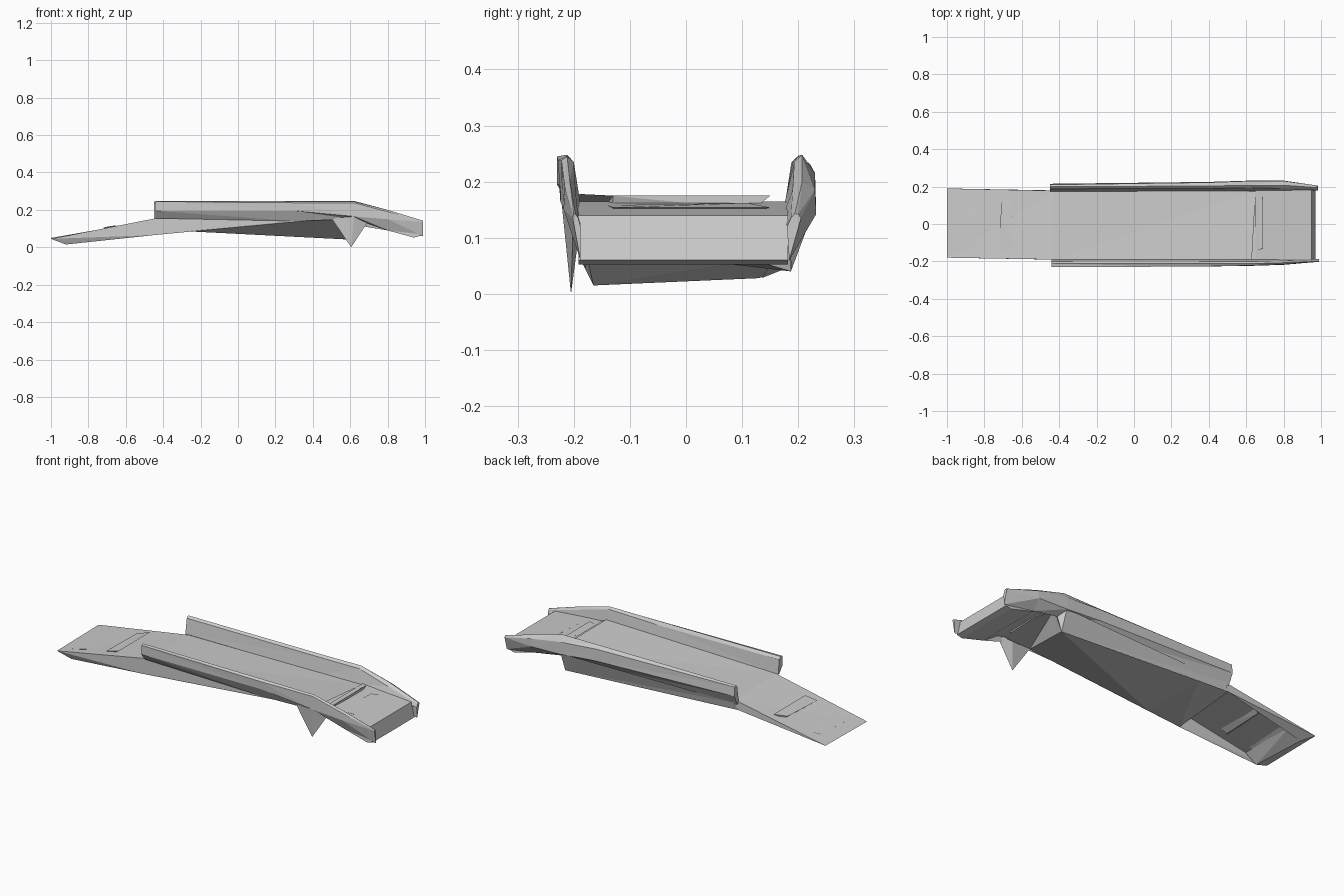
import bpy, bmesh
from mathutils import Vector

if "Cube" in bpy.data.objects:
    bpy.data.objects.remove(bpy.data.objects["Cube"])


def finish(name, bm, facing=None):
    bm.normal_update()
    if facing is None:
        bmesh.ops.recalc_face_normals(bm, faces=bm.faces)
    else:
        flip = [f for f in bm.faces if f.normal.dot(Vector(facing)) < 0]
        bmesh.ops.reverse_faces(bm, faces=flip)
    me = bpy.data.meshes.new(name)
    bm.to_mesh(me)
    bm.free()
    ob = bpy.data.objects.new(name, me)
    bpy.context.collection.objects.link(ob)
    return ob


def strip(name, a, b, facing):
    """Surface spanning two edge polylines, split in triangles."""
    bm = bmesh.new()
    va = [bm.verts.new(p) for p in a]
    vb = [bm.verts.new(p) for p in b]
    for i in range(len(a) - 1):
        bm.faces.new((va[i], va[i + 1], vb[i + 1]))
        bm.faces.new((va[i], vb[i + 1], vb[i]))
    return finish(name, bm, facing)


def loft(name, sections):
    """Closed solid through (x, [(y, z), ...]) sections."""
    bm = bmesh.new()
    rings = [[bm.verts.new((x, y, z)) for y, z in pts] for x, pts in sections]
    n = len(rings[0])
    for r, s in zip(rings, rings[1:]):
        for i in range(n):
            j = (i + 1) % n
            bm.faces.new((r[i], r[j], s[j]))
            bm.faces.new((r[i], s[j], s[i]))
    bm.faces.new(rings[0])
    bm.faces.new(rings[-1])
    return finish(name, bm)


def hull(name, pts):
    bm = bmesh.new()
    for p in pts:
        bm.verts.new(p)
    bmesh.ops.convex_hull(bm, input=bm.verts)
    return finish(name, bm)


# Deck with its ramp, edges front and back
deck_front = [(-1, -.18, .045), (-.43, -.19, .157), (.63, -.19, .178)]
deck_back = [(-1, .19, .05), (-.43, .178, .15), (.65, .175, .16)]
strip("deck", deck_front, deck_back, (0, 0, 1))

# Sloping underside, lower on the back side
under_front = [(-.45, -.19, .065), (-.26, -.195, .085), (.5, -.2, .155)]
under_back = [(-.45, .18, .1), (-.26, .183, .09), (.62, .187, .04)]
strip("underside", under_front, under_back, (0, 0, -1))
strip("underside_end", [(.5, -.2, .155), (.62, .187, .04)],
      [(.69, -.19, .16), (.66, .18, .155)], (1, 0, -.3))

# Side walls between deck and underside
strip("front_wall", [(-1, -.18, .045)] + deck_front[1:],
      [(-.92, -.165, .015), (-.45, -.19, .065), (.5, -.2, .155)], (0, -1, 0))
strip("back_wall", deck_back, [(-.95, .135, .028), (-.45, .18, .1), (.62, .187, .04)],
      (0, 1, 0))
strip("back_wall_flare", [(-.43, .19, .14), (.62, .228, .15), (.72, .225, .15)],
      [(-.45, .18, .1), (.62, .187, .04), (.66, .185, .155)], (0, 1, -.2))

# Ramp tip
hull("ramp_tip", [(-1, -.18, .045), (-1, .19, .05), (-.92, -.165, .015),
                  (-.95, .13, .028), (-.86, -.176, .065), (-.86, .18, .07)])

# End platform beyond the deck
platform = [(.65, .165), (.78, .155), (.95, .14), (.97, .06), (.94, .052), (.8, .09), (.71, .15)]
bm = bmesh.new()
sides = [[bm.verts.new((x, y, z)) for x, z in platform] for y in (-.192, .182)]
for i in range(len(platform)):
    j = (i + 1) % len(platform)
    bm.faces.new((sides[0][i], sides[0][j], sides[1][j], sides[1][i]))
for s in sides:
    bm.faces.new(s)
finish("end_platform", bm)

# Parapets along both sides
loft("front_parapet", [
    (-.44, [(-.19, .155), (-.2, .235), (-.212, .248), (-.23, .245), (-.23, .195), (-.2, .155)]),
    (.30, [(-.19, .17), (-.2, .228), (-.212, .246), (-.228, .238), (-.226, .195), (-.198, .14)]),
    (.62, [(-.19, .172), (-.2, .235), (-.212, .245), (-.222, .238), (-.224, .165), (-.2, .15)]),
    (.80, [(-.19, .145), (-.197, .185), (-.207, .2), (-.216, .19), (-.218, .15), (-.192, .09)]),
    (.99, [(-.188, .12), (-.192, .135), (-.197, .142), (-.2, .142), (-.202, .135), (-.188, .06)])])
loft("back_parapet", [
    (-.45, [(.175, .152), (.188, .235), (.2, .246), (.21, .24), (.215, .19), (.185, .13)]),
    (.40, [(.175, .155), (.19, .235), (.203, .247), (.222, .23), (.225, .165), (.185, .12)]),
    (.62, [(.175, .158), (.193, .235), (.207, .248), (.23, .215), (.232, .147), (.185, .12)]),
    (.80, [(.175, .145), (.19, .185), (.207, .2), (.23, .185), (.232, .142), (.187, .09)]),
    (.985, [(.18, .12), (.187, .135), (.194, .143), (.2, .142), (.205, .135), (.184, .06)])])

# Pointed foot under the front side
hull("pointed_foot", [(.5, -.2, .155), (.71, -.2, .16), (.605, -.205, 0), (.62, -.185, .15),
                      (.62, -.222, .165)])

# Thin folded plates across the ramp and the end platform
for i, (x0, x1, z0, z1) in enumerate([(-.72, -.65, .104, .118), (-.93, -.84, .06, .077),
                                      (.66, .69, .162, .175), (.74, .82, .158, .154)]):
    hull(f"cross_plate_{i + 1}", [(x0, -.14, z0), (x1, -.13, z1), (x0 + .01, .11, z0 + .004),
                                  (x1, .15, z1), (x0 + .02, -.13, z0 - .012),
                                  (x0 + .03, .12, z0 - .012)])
